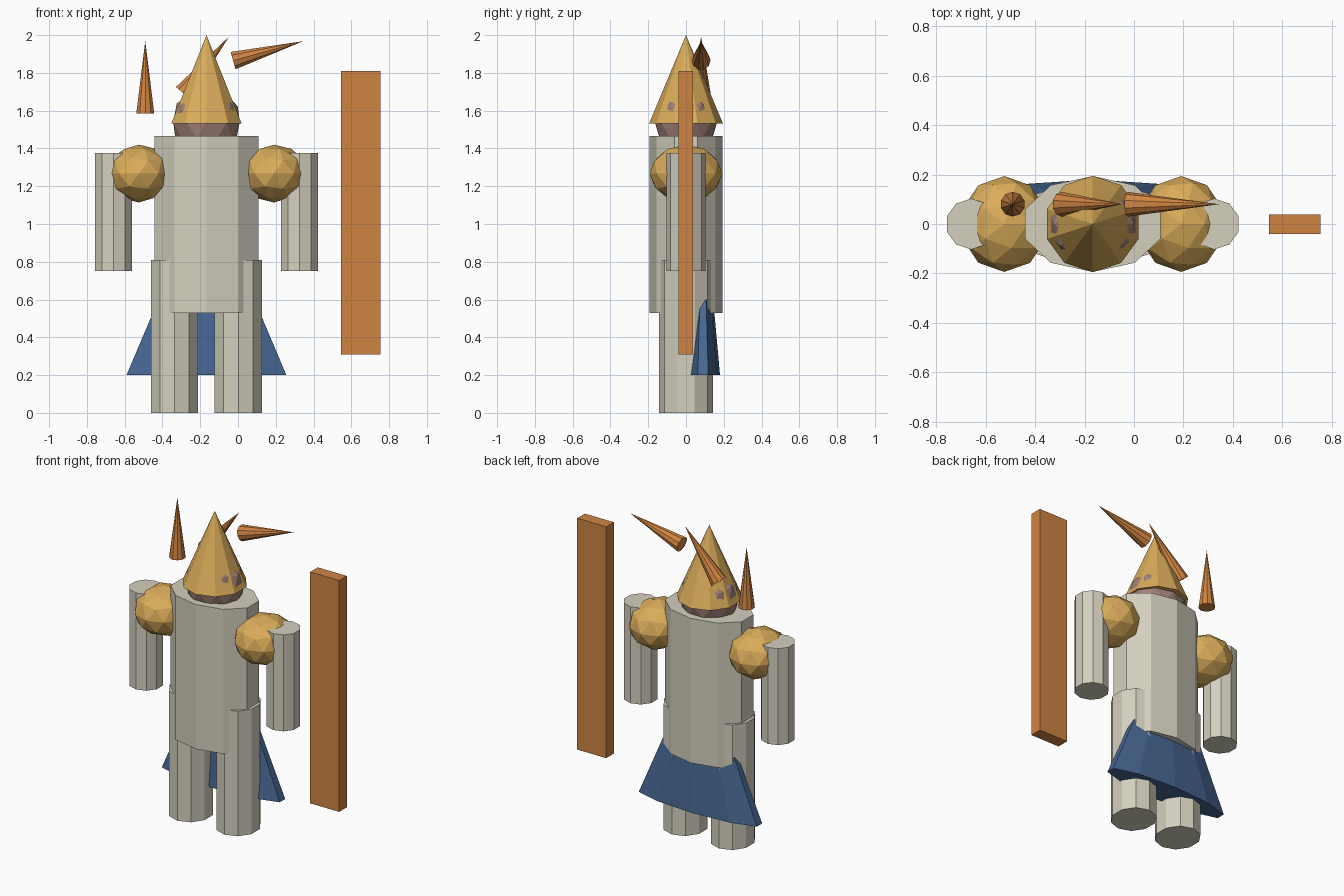
import bpy
from math import radians
from mathutils import Vector

if "Cube" in bpy.data.objects:
    bpy.data.objects.remove(bpy.data.objects["Cube"])


def make_material(name, srgb):
    """Flat colour given as 0-255 sRGB, stored as linear."""
    lin = [((c / 255 + 0.055) / 1.055) ** 2.4 for c in srgb]
    m = bpy.data.materials.new(name)
    m.diffuse_color = (*lin, 1.0)
    m.use_nodes = True
    m.node_tree.nodes["Principled BSDF"].inputs["Base Color"].default_value = m.diffuse_color
    return m


CREAM = make_material("cream", (212, 208, 191))
GOLD = make_material("gold", (218, 172, 90))
ORANGE = make_material("orange", (208, 132, 66))
BLUE = make_material("blue", (70, 102, 146))
MAUVE = make_material("mauve", (160, 128, 118))

MID = -0.167   # x of the figure's centre line
SIDES = 10


def finish(name, mat, scale=(1, 1, 1)):
    ob = bpy.context.object
    ob.name = ob.data.name = name
    ob.scale = scale
    ob.data.materials.append(mat)
    return ob


def column(name, mat, x, z0, z1, rx, ry):
    bpy.ops.mesh.primitive_cylinder_add(vertices=SIDES, radius=1, depth=1,
                                        location=(x, 0, (z0 + z1) / 2))
    return finish(name, mat, (rx, ry, z1 - z0))


def spike(name, mat, base, length, rx, ry, tilt=0):
    """Cone standing on its base centre, tilted toward +x."""
    axis = Vector((0, 0, 1))
    axis.rotate(Vector((0, 0, 1)).rotation_difference(Vector((0, 0, 1))))
    bpy.ops.mesh.primitive_cone_add(vertices=SIDES, radius1=1, radius2=0, depth=1)
    ob = finish(name, mat, (rx, ry, length))
    for v in ob.data.vertices:      # put the origin on the base
        v.co.z += 0.5
    ob.location = base
    ob.rotation_euler = (0, radians(tilt), 0)
    return ob


def ball(name, mat, loc, scale):
    bpy.ops.mesh.primitive_ico_sphere_add(subdivisions=2, radius=1, location=loc)
    return finish(name, mat, scale)


# Torso, head and pointed hat
column("torso", CREAM, MID, 0.53, 1.467, 0.289, 0.194)
ball("head", MAUVE, (MID, 0, 1.54), (0.185, 0.165, 0.185))
spike("hat", GOLD, (MID, 0, 1.533), 0.467, 0.195, 0.195)

# Paired limbs and shoulder guards
for side, s in (("left", -1), ("right", 1)):
    column(side + "_leg", CREAM, MID + s * 0.169, 0, 0.81, 0.132, 0.142)
    column(side + "_arm", CREAM, MID + s * 0.492, 0.75, 1.375, 0.103, 0.103)
    ball(side + "_shoulder", GOLD, (MID + s * 0.358, 0, 1.267),
         (0.178, 0.194, 0.153))

# Cape hanging behind the legs
spike("cape", BLUE, (MID, 0.09, 0.2), 1.0, 0.445, 0.09)

# Floating spikes around the hat
for i, (x, z, tilt) in enumerate([(-0.491, 1.585, 0), (-0.292, 1.695, 39.5),
                                  (-0.026, 1.865, 74.5)]):
    spike("spike_%d" % (i + 1), ORANGE, (x, 0.08, z), 0.385, 0.05, 0.05, tilt)

# Tall plank beside the figure
bpy.ops.mesh.primitive_cube_add(size=1, location=(0.65, -0.001, 1.06))
finish("plank", ORANGE, (0.208, 0.078, 1.5))
